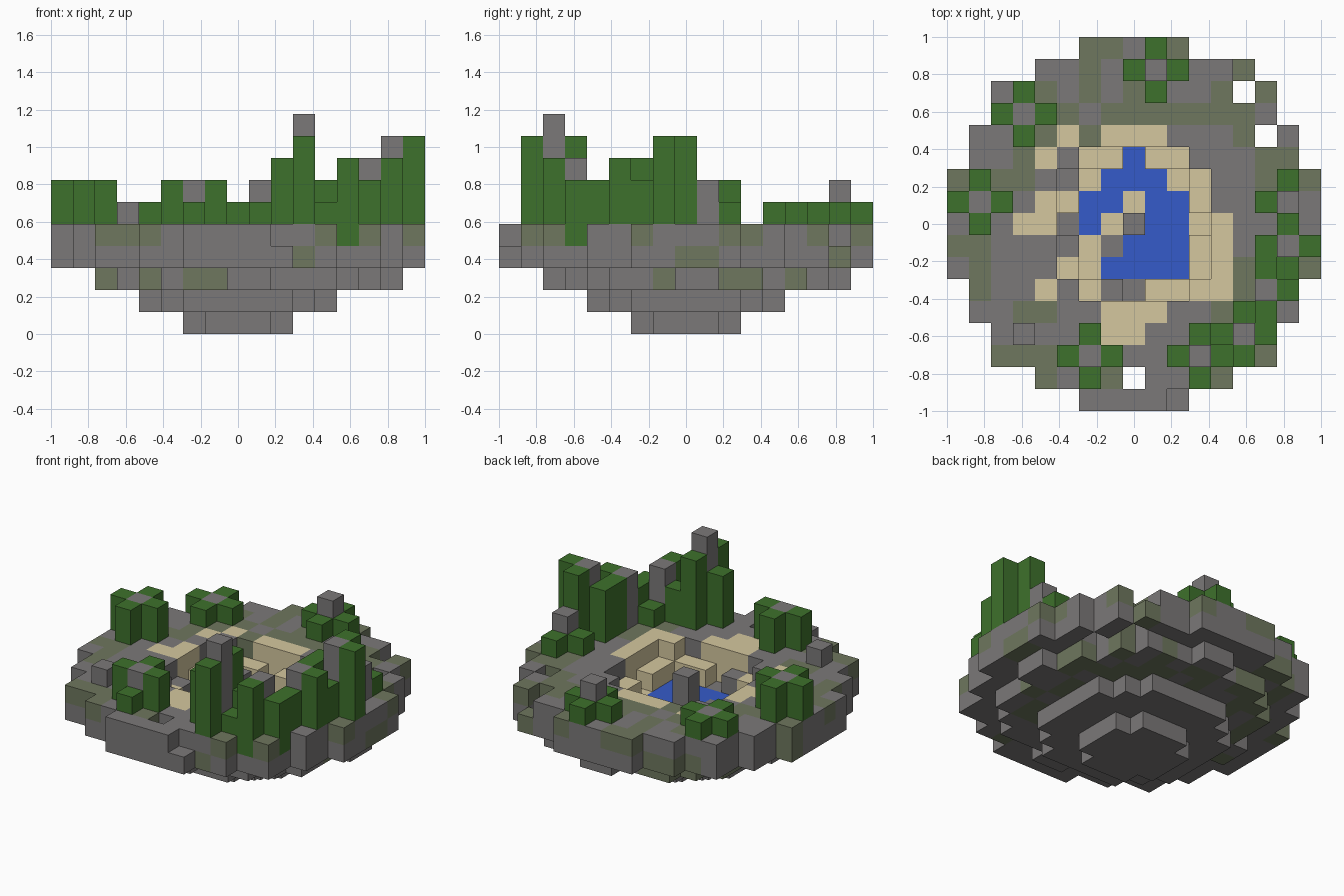
import bpy
import bmesh
import math
import random
from mathutils import Vector

random.seed(4)
cube = bpy.data.objects.get("Cube")
if cube:
    bpy.data.objects.remove(cube)

REACH = 8                     # cells from the centre to the edge
STEP = 2 / (2 * REACH + 1)    # size of one cell
RIM = 5                       # layers up to the top of the ground
SHORE = 4                     # layers up to the upper shore
WATER = 3                     # layers up to the water

COLOURS = {
    "stone": (0.198, 0.190, 0.190),
    "moss": (0.158, 0.184, 0.112),
    "foliage": (0.048, 0.165, 0.025),
    "sand": (0.665, 0.575, 0.345),
    "water": (0.036, 0.104, 0.585),
}


def make_material(name, rgb):
    mat = bpy.data.materials.new(name)
    mat.use_nodes = True
    colour = (*rgb, 1)
    mat.diffuse_color = colour
    shader = mat.node_tree.nodes["Principled BSDF"]
    shader.inputs["Base Color"].default_value = colour
    shader.inputs["Roughness"].default_value = 0.9
    return mat


def fill(*boxes):
    """Cells covered by rectangles given as first x, last x, first y, last y."""
    return {(x, y) for x0, x1, y0, y1 in boxes
            for x in range(x0, x1 + 1) for y in range(y0, y1 + 1)}


# Round outline of the island, with a few gaps and low cells in the rim
HALF_WIDTHS = (8, 8, 8, 7, 7, 6, 6, 4, 2)
land = {(x, y) for y in range(-REACH, REACH + 1)
        for x in range(-HALF_WIDTHS[abs(y)], HALF_WIDTHS[abs(y)] + 1)}
land.add((5, 7))
land -= {(5, 6), (6, 4), (0, -7)}
LOW_RIM = {(5, 7), (2, -8)}

# Lake, the sand around it and the stones in it
lake = fill((0, 0, 3, 3), (-1, 1, 2, 2), (-2, -1, 1, 1), (-2, -2, 0, 0),
            (1, 2, 0, 1), (0, 2, -1, -1), (-1, 2, -2, -2))
sand = fill((-1, 1, 4, 4), (-3, -3, 4, 4), (-4, -4, 3, 3), (-2, 2, 2, 3),
            (3, 3, -3, 2), (4, 4, -3, 0), (-4, -3, 1, 1), (-5, -4, 0, 0),
            (-2, 2, -3, 1), (-3, -3, -2, -2), (-4, -4, -3, -3),
            (-1, 1, -4, -4), (-1, 0, -5, -5))
sand -= fill((-1, -1, -1, -1), (0, 0, 0, 0), (-1, 0, -3, -3))

# Mossy patches on the stone
moss = fill((-2, -2, 6, 8), (-1, -1, 8, 8), (2, 2, 8, 8), (5, 5, 7, 7),
            (-4, -4, 6, 6), (-3, -3, 5, 5), (-4, -4, 4, 4), (-2, -2, 4, 4),
            (0, 0, 6, 6), (4, 4, 6, 6), (6, 6, 6, 6), (-1, 5, 5, 5),
            (5, 5, 4, 4), (-5, -5, 2, 3), (6, 7, 3, 3), (6, 6, 2, 2),
            (8, 8, 2, 2), (-8, -8, 2, 2), (-6, -6, 2, 2), (-8, -7, -1, -1),
            (-7, -7, -3, -2), (8, 8, -2, -2), (5, 5, -3, -2),
            (-5, -4, -4, -4), (4, 4, -4, -4), (-6, -4, -6, -6),
            (6, 6, -6, -6), (-4, -4, -7, -7), (-1, -1, -7, -7), (4, 4, -7, -7))

# Trees: x, y, trunk top, foliage base, then foliage tops to the +y, +x, -y, -x sides
TREES = [
    (-7, 1, 7, RIM, (7, 7, 7, 7)),
    (-5, 5, 6, RIM, (6, 6, 6, 6)),
    (1, 7, 7, RIM, (6, 6, 6, 6)),
    (7, 1, 7, RIM, (6, 0, 0, 6)),
    (7, -1, 9, RIM, (9, 9, 7, 8)),
    (6, -3, 8, RIM, (8, 8, 7, 0)),
    (5, -5, 8, SHORE, (6, 7, 8, 7)),
    (3, -6, 10, RIM, (9, 6, 9, 8)),
    (-2, -6, 7, RIM, (7, 7, 6, 7)),
]
SIDES = ((0, 1), (1, 0), (0, -1), (-1, 0))

# Boulders: x, y, base, top
BOULDERS = ((0, 0, WATER, RIM), (-5, -5, RIM, RIM + 1))


def bottom_layer(x, y):
    """Stepped bowl under the island."""
    d = x * x + y * y
    if d <= 7:
        return 0
    if d <= 22:
        return 1
    return 2 if (x - 0.5) ** 2 + (y - 0.5) ** 2 <= 44 else 3


def ground_kind(spot):
    for kind, area in (("water", lake), ("sand", sand), ("moss", moss)):
        if spot in area:
            return kind
    return "stone"


def ground_top(spot):
    """Basin rising in two steps from the water to the rim."""
    dist = math.hypot(*spot)
    if spot in lake or dist <= 3:
        return WATER
    return SHORE if dist < 3.9 or spot in LOW_RIM else RIM


# Every filled cell maps to its part and its colour
cells = {}


def stack(part, colour, x, y, low, top):
    for k in range(low, top):
        cells[x, y, k] = (part, colour)


# Trees: a stone-coloured trunk with foliage columns around it
for x, y, top, base, arms in TREES:
    stack("tree_trunks", "stone", x, y, RIM, top)
    for (a, b), height in zip(SIDES, arms):
        stack("tree_foliage", "foliage", x + a, y + b, base, height)

for x, y, base, top in BOULDERS:
    stack("boulders", "stone", x, y, base, top)

# Ground columns
MOSS_CHANCE = (0, 0, 0.5, 0.1, 0.2)
for x, y in sorted(land):
    kind = ground_kind((x, y))
    top = ground_top((x, y))
    for k in range(bottom_layer(x, y), top):
        if (x, y, k) in cells:
            continue
        if k == top - 1 or (kind == "sand" and k >= WATER):
            colour = kind
        else:
            colour = "moss" if random.random() < MOSS_CHANCE[k] else "stone"
        part = {"sand": "sand_shore", "water": "lake"}.get(colour, "island_ground")
        cells[x, y, k] = (part, colour)


def add_face(bm, centre, normal):
    """Square face on one side of a cell."""
    n = Vector(normal)
    u = Vector((n.y, n.z, n.x))
    v = n.cross(u)
    mid = centre + n / 2
    corners = [mid + (u * i + v * j) / 2 for i, j in ((-1, -1), (1, -1), (1, 1), (-1, 1))]
    return bm.faces.new([bm.verts.new(p * STEP) for p in corners])


def build_part(part, materials):
    """Outer faces of all cells of one part."""
    bm = bmesh.new()
    used = sorted({colour for owner, colour in cells.values() if owner == part})
    for (x, y, k), (owner, colour) in cells.items():
        if owner != part:
            continue
        for axis in range(3):
            for sign in (-1, 1):
                n = [0, 0, 0]
                n[axis] = sign
                if (x + n[0], y + n[1], k + n[2]) not in cells:
                    face = add_face(bm, Vector((x, y, k + 0.5)), n)
                    face.material_index = used.index(colour)
    bmesh.ops.remove_doubles(bm, verts=bm.verts, dist=STEP / 100)
    mesh = bpy.data.meshes.new(part)
    bm.to_mesh(mesh)
    bm.free()
    for colour in used:
        mesh.materials.append(materials[colour])
    bpy.context.collection.objects.link(bpy.data.objects.new(part, mesh))


materials = {name: make_material(name, rgb) for name, rgb in COLOURS.items()}
for part in sorted({owner for owner, colour in cells.values()}):
    build_part(part, materials)
